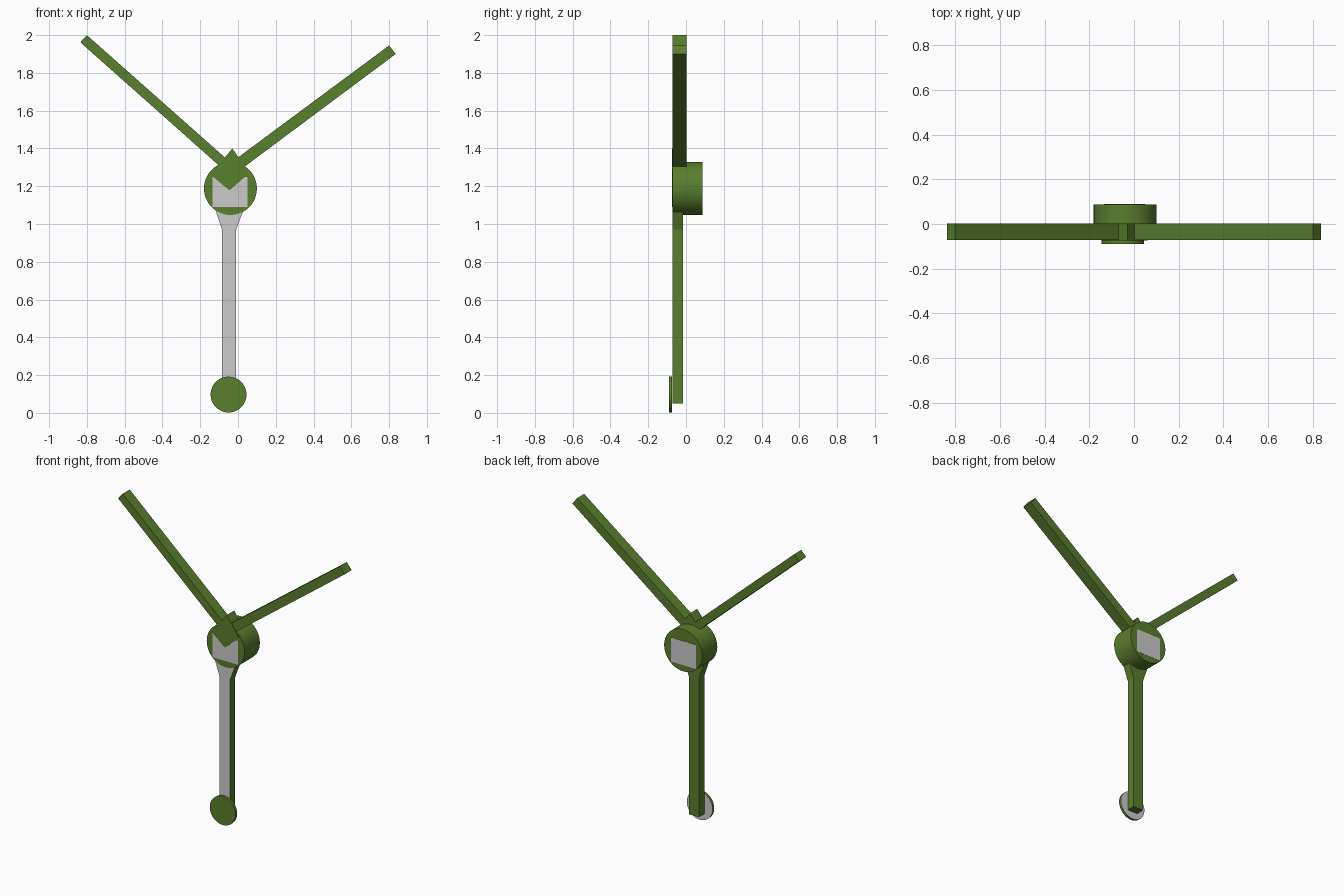
import bpy, bmesh, math

if "Cube" in bpy.data.objects:
    bpy.data.objects.remove(bpy.data.objects["Cube"])

green = bpy.data.materials.new("olive_green")
green.diffuse_color = (0.10, 0.21, 0.027, 1)
green.use_nodes = True
green.node_tree.nodes["Principled BSDF"].inputs["Base Color"].default_value = green.diffuse_color


def prism(name, outline, y0, y1, grey_faces=(), smooth=False):
    """Extrude an x-z outline from y0 (front) to y1 (back); listed caps stay grey."""
    bm = bmesh.new()
    front = [bm.verts.new((x, y0, z)) for x, z in outline]
    back = [bm.verts.new((x, y1, z)) for x, z in outline]
    caps = {"front": bm.faces.new(front), "back": bm.faces.new(back[::-1])}
    n = len(outline)
    for i in range(n):
        j = (i + 1) % n
        bm.faces.new((front[j], front[i], back[i], back[j])).smooth = smooth
    for key in grey_faces:
        caps[key].material_index = 1
    bmesh.ops.recalc_face_normals(bm, faces=bm.faces[:])
    mesh = bpy.data.meshes.new(name)
    mesh.materials.append(green)
    mesh.materials.append(None)
    bm.to_mesh(mesh)
    bm.free()
    obj = bpy.data.objects.new(name, mesh)
    bpy.context.collection.objects.link(obj)
    if smooth:
        bpy.ops.object.select_all(action='DESELECT')
        obj.select_set(True)
        bpy.context.view_layer.objects.active = obj
        bpy.ops.object.shade_smooth_by_angle(angle=math.radians(35))
    return obj


def circle(cx, cz, r, n=48):
    return [(cx + r * math.cos(2 * math.pi * i / n),
             cz + r * math.sin(2 * math.pi * i / n)) for i in range(n)]


# Stem with flared top, grey on its front face
prism("stem", [(-0.085, 0.05), (-0.01, 0.05), (-0.01, 0.97), (0.035, 1.09),
               (-0.125, 1.09), (-0.085, 0.97)], -0.071, -0.015, ["front"])

# Foot disc in front of the stem, grey behind
prism("foot_disc", circle(-0.05, 0.097, 0.095), -0.09, -0.073, ["back"], True)

# Hub drum with square grey panels on both ends
prism("hub", circle(-0.04, 1.188, 0.14), -0.072, 0.087, smooth=True)
square = [(-0.135, 1.09), (0.05, 1.09), (0.05, 1.25), (-0.135, 1.25)]
prism("front_panel", square, -0.073, -0.06, ["front"])
prism("back_panel", square, 0.07, 0.0885, ["back"])

# Diamond joint where the arms meet
prism("arm_joint", [(-0.03, 1.40), (-0.145, 1.26), (-0.045, 1.178), (0.06, 1.27)],
      -0.0745, 0.003)

# Two spread arms, each a straight bar
prism("left_arm", [(-0.80, 2.0), (-0.835, 1.962), (-0.09, 1.30), (-0.05, 1.335)],
      -0.071, 0.003)
prism("right_arm", [(0.80, 1.945), (0.835, 1.90), (0.03, 1.30), (-0.01, 1.345)],
      -0.071, 0.003)
